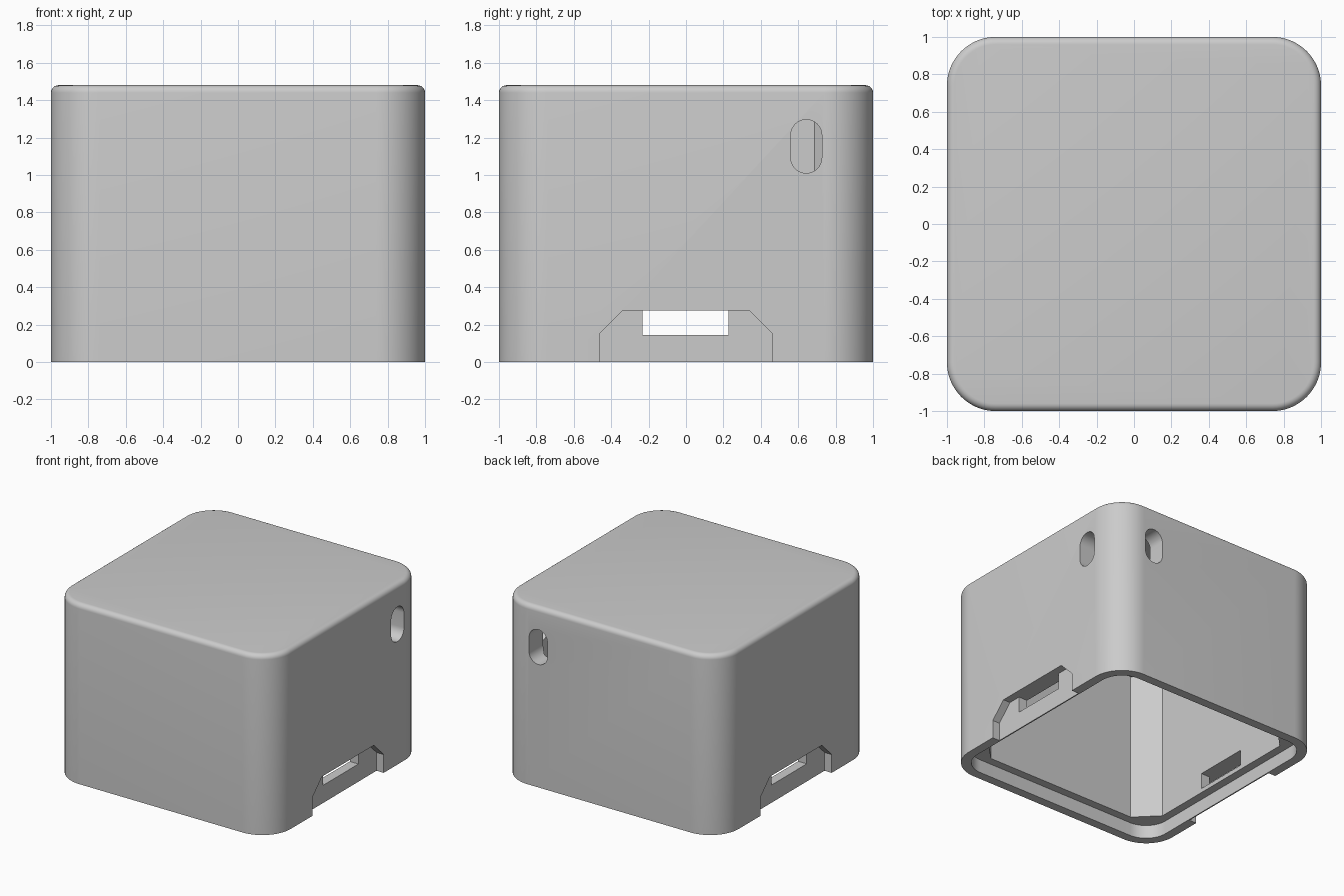
import bpy, bmesh, math
from mathutils import Matrix, Vector

cube = bpy.data.objects.get("Cube")
if cube:
    bpy.data.objects.remove(cube, do_unlink=True)

HEIGHT = 1.48

grey = bpy.data.materials.new("light_grey")
grey.use_nodes = True
COLOUR = (0.6, 0.6, 0.6, 1)
grey.diffuse_color = COLOUR
grey.node_tree.nodes["Principled BSDF"].inputs["Base Color"].default_value = COLOUR


def rounded_rect(half_w, half_h, radius, segments):
    """Outline of a rectangle with rounded corners (one segment = chamfer)."""
    points = []
    for corner in range(4):
        sx = 1 if corner in (0, 3) else -1
        sy = 1 if corner < 2 else -1
        for i in range(segments + 1):
            a = math.pi / 2 * (corner + i / segments)
            points.append((sx * (half_w - radius) + radius * math.cos(a),
                           sy * (half_h - radius) + radius * math.sin(a)))
    return points


def prism(name, outline, low, high, matrix=Matrix(), top_fillet=0):
    """Extrude an outline along local z, then place it with a matrix."""
    bm = bmesh.new()
    base = bm.faces.new([bm.verts.new((x, y, low)) for x, y in outline])
    new = bmesh.ops.extrude_face_region(bm, geom=[base])["geom"]
    top = [v for v in new if isinstance(v, bmesh.types.BMVert)]
    bmesh.ops.translate(bm, verts=top, vec=(0, 0, high - low))
    if top_fillet:
        edges = [e for e in bm.edges if all(v in top for v in e.verts)]
        bmesh.ops.bevel(bm, geom=edges, offset=top_fillet, segments=6,
                        profile=0.5, affect='EDGES')
    bmesh.ops.transform(bm, matrix=matrix, verts=bm.verts)
    bmesh.ops.recalc_face_normals(bm, faces=bm.faces)
    mesh = bpy.data.meshes.new(name)
    bm.to_mesh(mesh)
    bm.free()
    obj = bpy.data.objects.new(name, mesh)
    bpy.context.collection.objects.link(obj)
    return obj


def side_matrix(normal, across):
    """Local x runs across a side wall, y runs up, z points outward."""
    return Matrix((across, (0, 0, 1), normal)).transposed().to_4x4()


def cut(target, cutter):
    """Subtract the cutter from the target and throw the cutter away."""
    mod = target.modifiers.new(cutter.name, 'BOOLEAN')
    mod.operation = 'DIFFERENCE'
    mod.solver = 'EXACT'
    mod.object = cutter
    bpy.context.view_layer.objects.active = target
    bpy.ops.object.modifier_apply(modifier=mod.name)
    bpy.data.objects.remove(cutter, do_unlink=True)


# Outer case with rounded corners and a filleted top edge
case = prism("case_shell", rounded_rect(1, 1, 0.26, 16), 0, HEIGHT, top_fillet=0.04)
case.data.materials.append(grey)

# Hollow inside with chamfered corners, and the stepped lip at the open bottom
cavity = [(sx * a, sy * b) for sx, sy, a, b in (
    (1, 1, 0.857, 0.687), (1, 1, 0.687, 0.857), (-1, 1, 0.687, 0.857), (-1, 1, 0.857, 0.687),
    (-1, -1, 0.857, 0.687), (-1, -1, 0.687, 0.857), (1, -1, 0.687, 0.857), (1, -1, 0.857, 0.687))]
cut(case, prism("cavity", cavity, -0.1, 1.33))
cut(case, prism("lip_recess", rounded_rect(0.925, 0.925, 0.19, 12), -0.1, 0.11))

# Connector notch and window on both side walls
notch = [(-0.463, -0.1), (0.463, -0.1), (0.463, 0.15),
         (0.338, 0.275), (-0.338, 0.275), (-0.463, 0.15)]
window = [(-0.232, 0.145), (0.228, 0.145), (0.228, 0.275), (-0.232, 0.275)]
for side in (1, -1):
    wall = side_matrix((side, 0, 0), (0, 1, 0))
    cut(case, prism("connector_notch", notch, 0.935, 1.1, wall))
    cut(case, prism("connector_window", window, 0.7, 1.1, wall))

# Strap slots on the two walls that meet at the back left corner
slot = rounded_rect(0.083, 0.143, 0.083, 10)
slot = [(x + 0.643, z + 1.153) for x, z in slot]
# the rounded outline closes on itself at the ends, so drop repeated points
slot = [p for i, p in enumerate(slot) if (Vector(p) - Vector(slot[i - 1])).length > 0.001]
for normal, across in (((1, 0, 0), (0, 1, 0)), ((0, 1, 0), (1, 0, 0))):
    cut(case, prism("strap_slot", slot, 0.7, 1.1, side_matrix(normal, across)))

# Smooth rounded surfaces, crisp cut edges
bpy.ops.object.select_all(action='DESELECT')
case.select_set(True)
bpy.context.view_layer.objects.active = case
bpy.ops.object.shade_smooth_by_angle(angle=math.radians(30))
